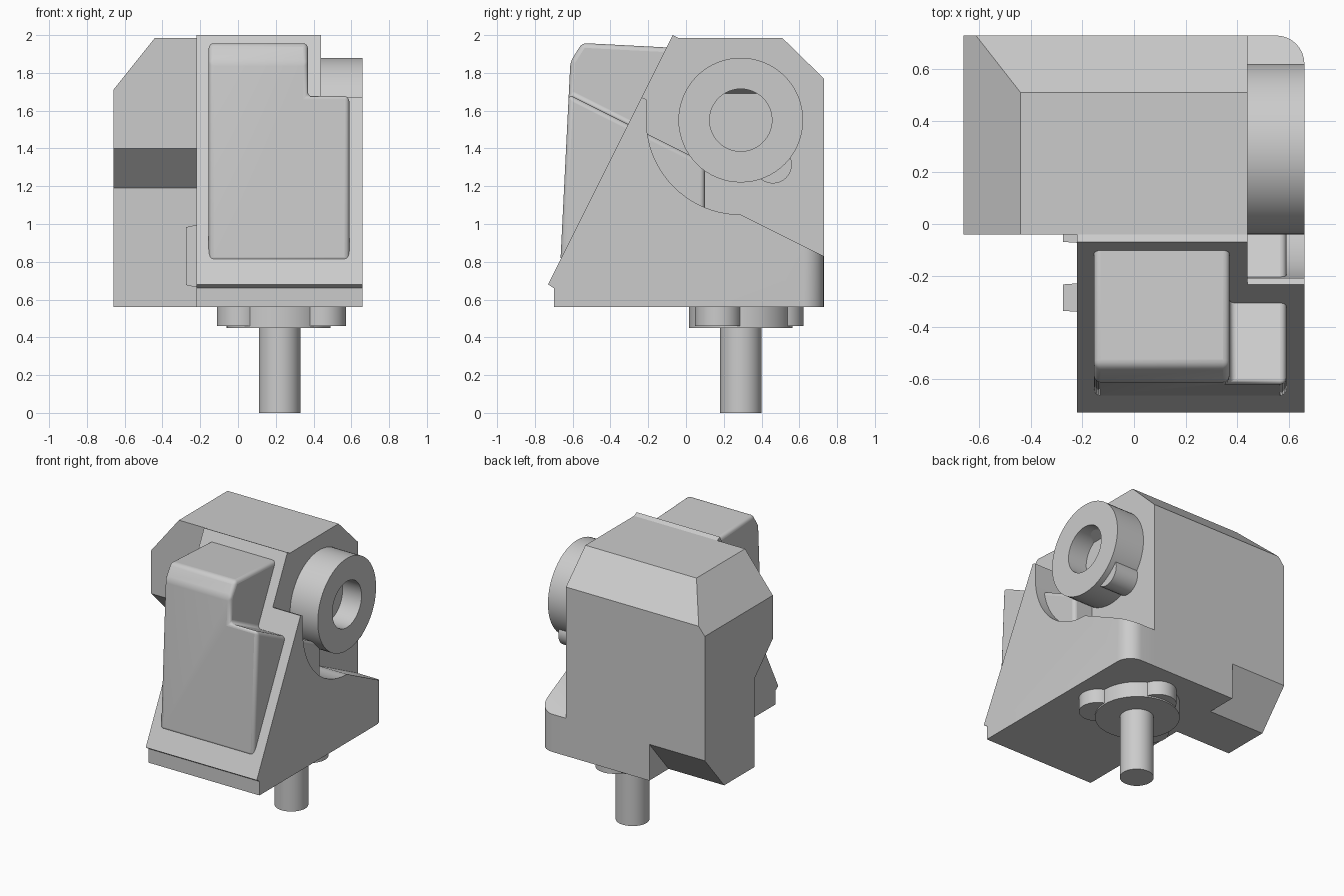
import bpy, bmesh, math
from mathutils import Vector, Matrix

if "Cube" in bpy.data.objects:
    bpy.data.objects.remove(bpy.data.objects["Cube"])

grey = bpy.data.materials.new("plain grey")
grey.use_nodes = True
grey.diffuse_color = (0.6, 0.6, 0.6, 1)
grey.node_tree.nodes["Principled BSDF"].inputs["Base Color"].default_value = (0.6, 0.6, 0.6, 1)


def finish(name, bm, smooth=False):
    bmesh.ops.recalc_face_normals(bm, faces=bm.faces)
    mesh = bpy.data.meshes.new(name)
    bm.to_mesh(mesh)
    bm.free()
    mesh.materials.append(grey)
    ob = bpy.data.objects.new(name, mesh)
    bpy.context.collection.objects.link(ob)
    if smooth:
        smooth_by_angle(ob)
    return ob


def smooth_by_angle(ob):
    bpy.ops.object.select_all(action='DESELECT')
    ob.select_set(True)
    bpy.context.view_layer.objects.active = ob
    bpy.ops.object.shade_smooth_by_angle(angle=math.radians(35))


def side_prism(profile, x0, x1):
    """Extrude a (y, z) profile along x."""
    bm = bmesh.new()
    face = bm.faces.new([bm.verts.new((x0, y, z)) for y, z in profile])
    new = bmesh.ops.extrude_face_region(bm, geom=[face])["geom"]
    verts = [v for v in new if isinstance(v, bmesh.types.BMVert)]
    bmesh.ops.translate(bm, verts=verts, vec=(x1 - x0, 0, 0))
    return bm


def cylinder(name, centre, radius, length, axis='Z'):
    bm = bmesh.new()
    bmesh.ops.create_cone(bm, cap_ends=True, segments=64, radius1=radius,
                          radius2=radius, depth=length)
    if axis == 'X':
        bmesh.ops.rotate(bm, verts=bm.verts, matrix=Matrix.Rotation(math.pi / 2, 3, 'Y'))
    bmesh.ops.translate(bm, verts=bm.verts, vec=centre)
    return finish(name, bm, True)


def cut(ob, cutter):
    mod = ob.modifiers.new("cut", 'BOOLEAN')
    mod.operation = 'DIFFERENCE'
    mod.solver = 'EXACT'
    mod.object = cutter
    bpy.context.view_layer.objects.active = ob
    bpy.ops.object.modifier_apply(modifier="cut")
    bpy.data.objects.remove(cutter)


# Central housing with its sloping front lip
finish("housing", side_prism([
    (-0.70, 0.56), (-0.70, 0.66), (-0.73, 0.68), (-0.07, 2.0), (-0.04, 1.985),
    (0.51, 1.985), (0.73, 1.77), (0.73, 0.56)], -0.22, 0.44))

# Side block, undercut at front and back, with a chamfered top corner
bm = side_prism([
    (-0.04, 1.985), (0.51, 1.985), (0.73, 1.77), (0.73, 0.82), (0.51, 0.56),
    (0.17, 0.56), (0.17, 1.19), (-0.04, 1.4)], -0.66, -0.22)
sliced = bmesh.ops.bisect_plane(bm, geom=bm.verts[:] + bm.edges[:] + bm.faces[:],
                                plane_co=(-0.66, 0, 1.71), plane_no=(-0.275, 0, 0.22),
                                clear_outer=True)
rim = [e for e in sliced["geom_cut"] if isinstance(e, bmesh.types.BMEdge)]
bmesh.ops.contextual_create(bm, geom=rim)
finish("side_block", bm)

# Side shelf curving around the wheel, rear corner rounded
hub_y, hub_z = 0.29, 1.55
arc = [(hub_y - 0.5 * math.cos(a), hub_z - 0.5 * math.sin(a))
       for a in [math.pi / 2 * i / 20 for i in range(21)]]
bm = side_prism([(-0.70, 0.56), (-0.70, 0.66), (-0.73, 0.68), (-0.235, 1.67),
                 (-0.21, 1.66)] + arc + [(0.73, 0.83), (0.73, 0.56)], 0.44, 0.66)
corner = [e for e in bm.edges
          if all(v.co.x > 0.65 and v.co.y > 0.72 for v in e.verts)]
bmesh.ops.bevel(bm, geom=corner, offset=0.11, segments=8, profile=0.5, affect='EDGES')
finish("side_shelf", bm, True)

# Raised front cover with a stepped shoulder and soft edges
cover = finish("front_cover", side_prism([
    (-0.665, 0.8), (-0.612, 1.86), (-0.55, 1.958), (-0.05, 1.932),
    (0.1, 1.8), (0.1, 0.8)], -0.155, 0.59))
cut(cover, finish("shoulder_cutter", side_prism([
    (-0.9, 1.825), (0.3, 1.225), (0.3, 2.3), (-0.9, 2.3)], 0.37, 0.8)))
bevel = cover.modifiers.new("soft edges", 'BEVEL')
bevel.width = 0.025
bevel.segments = 4
bevel.limit_method = 'ANGLE'
bevel.angle_limit = math.radians(25)
smooth_by_angle(cover)

# Side wheel with a blind hole, inner stop and small boss
wheel = cylinder("wheel", (0.55, hub_y, hub_z), 0.33, 0.22, 'X')
cut(wheel, cylinder("hole_cutter", (0.61, hub_y, hub_z), 0.165, 0.2, 'X'))
smooth_by_angle(wheel)
bm = bmesh.new()
low = [bm.verts.new((0.51, y, 1.69)) for y in (0.2, 0.38)]
high = [bm.verts.new((0.51, y, 1.725)) for y in (0.2, 0.38)]
tip = [bm.verts.new((0.62, y, 1.725)) for y in (0.2, 0.38)]
bmesh.ops.convex_hull(bm, input=low + high + tip)
finish("hole_stop", bm)
cylinder("wheel_boss", (0.53, 0.46, 1.315), 0.1, 0.18, 'X')

# Mounting flange, three lobes and shaft underneath
cylinder("flange", (0.215, 0.29, 0.505), 0.275, 0.11)
for i, (x, y) in enumerate([(0.45, 0.17), (0.01, 0.17), (0.22, 0.5)]):
    cylinder(f"flange_lobe_{i + 1}", (x, y, 0.51), 0.122, 0.1)
cylinder("shaft", (0.22, 0.29, 0.28), 0.11, 0.56)

# Two tapered tabs on the flank of the housing
for name, y in (("front_tab", -0.285), ("rear_tab", -0.018)):
    bm = bmesh.new()
    bmesh.ops.create_cube(bm, size=1)
    for v in bm.verts:
        outer = v.co.x < 0
        grow = 0.93 if outer else 1
        v.co = Vector((-0.275 if outer else -0.22, y + v.co.y * 0.11 * grow,
                       0.83 + v.co.z * 0.33 * grow))
    finish(name, bm)
